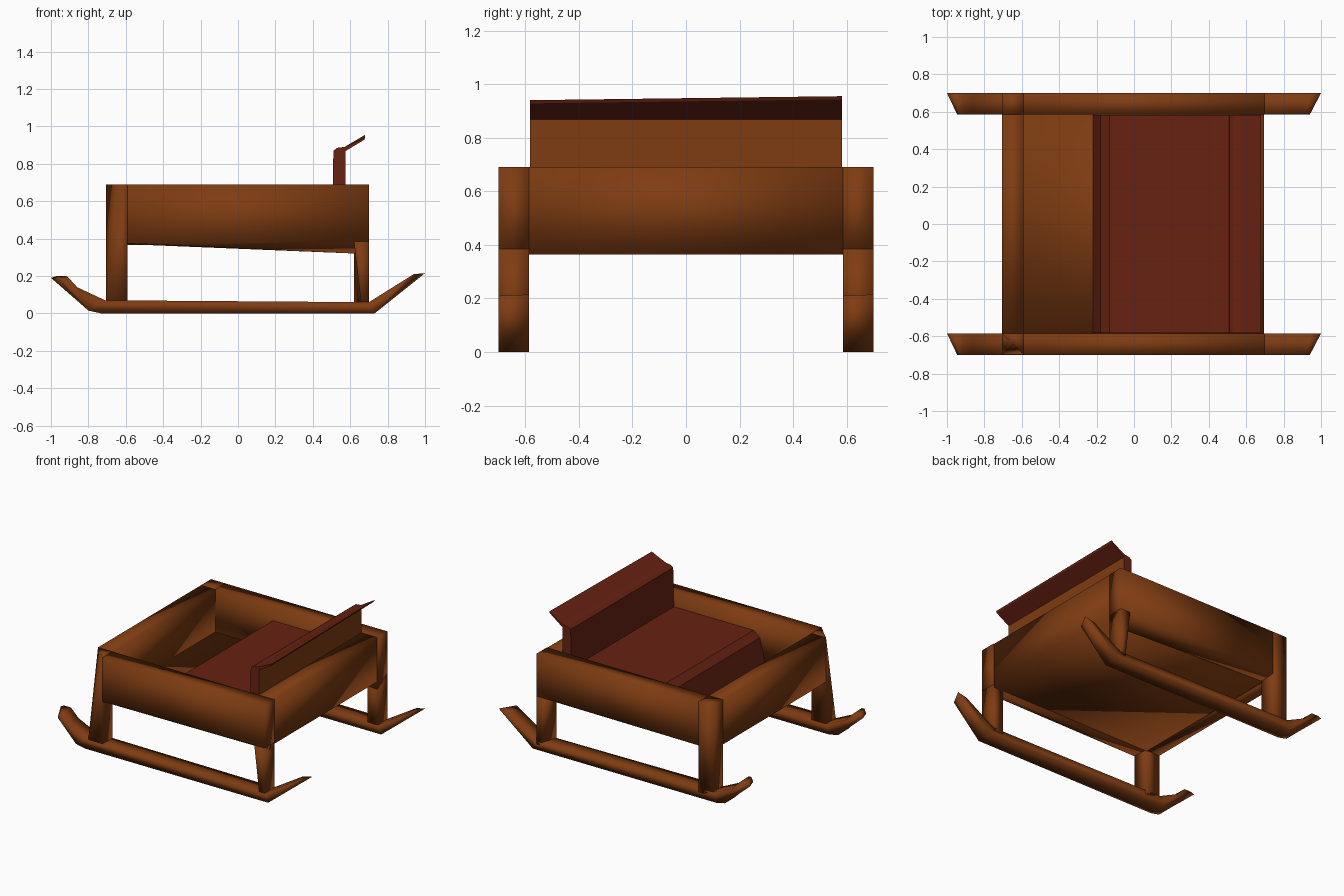
import bpy, bmesh

if "Cube" in bpy.data.objects:
    bpy.data.objects.remove(bpy.data.objects["Cube"])


def material(name, rgb):
    m = bpy.data.materials.new(name)
    m.diffuse_color = (*rgb, 1)
    m.use_nodes = True
    m.node_tree.nodes["Principled BSDF"].inputs["Base Color"].default_value = m.diffuse_color
    return m


wood = material("brown wood", (0.21, 0.045, 0.006))
cloth = material("dark red cloth", (0.135, 0.016, 0.006))


def loft(name, ring_a, ring_b, mats, smooth=True):
    """Solid between two matching rings of 3D points."""
    bm = bmesh.new()
    a = [bm.verts.new(p) for p in ring_a]
    b = [bm.verts.new(p) for p in ring_b]
    bm.faces.new(a)
    bm.faces.new(b[::-1])
    n = len(a)
    for i in range(n):
        j = (i + 1) % n
        bm.faces.new((a[i], b[i], b[j], a[j]))
    bmesh.ops.remove_doubles(bm, verts=bm.verts, dist=1e-5)
    bmesh.ops.recalc_face_normals(bm, faces=bm.faces)
    mesh = bpy.data.meshes.new(name)
    bm.to_mesh(mesh)
    bm.free()
    for m in mats:
        mesh.materials.append(m)
    for f in mesh.polygons:
        f.use_smooth = smooth
    ob = bpy.data.objects.new(name, mesh)
    bpy.context.collection.objects.link(ob)
    return ob


def at_y(profile, y):
    return [(x, y, z) for x, z in profile]


def box(name, x0, x1, y0, y1, z0, z1):
    p = [(x0, z0), (x1, z0), (x1, z1), (x0, z1)]
    return loft(name, at_y(p, y0), at_y(p, y1), [wood])


# Runner outlines (x, z): both ends are cut at a slant
base = [(-.80, .015), (-.73, 0), (.73, 0)]
top = [(.70, .06), (-.71, .07), (-.86, .14)]
far_outline = [(-1, .19)] + base + [(1, .215), (.93, .20)] + top + [(-.92, .20), (-.97, .20)]
near_outline = [(-.945, .165)] + base + [(.94, .21), (.90, .185)] + top + [(-.91, .195), (-.93, .195)]

for side, s in (("front", -1), ("back", 1)):
    lo, hi = sorted((s * .585, s * .70))
    inner, outer = s * .585, s * .70
    loft(side + "_runner", at_y(near_outline, lo), at_y(far_outline, hi), [wood])

    # Foot leg; the front one loses its outer corner towards the top
    cut = (-.645, -.6425) if s < 0 else (-.705, outer)
    loft(side + "_foot_leg",
         [(-.705, inner, .04), (-.59, inner, .04), (-.59, outer, .04), (-.705, outer, .04)],
         [(-.705, inner, .69), (-.59, inner, .69), (-.59, outer, .69), (*cut, .69)], [wood])

    # Head leg, narrowing on its outer face towards the foot
    loft(side + "_head_leg",
         [(.62, inner, .04), (.70, inner, .04), (.70, outer, .04), (.66, outer, .04)],
         [(.62, inner, .385), (.70, inner, .385), (.70, outer, .385), (.62, outer, .385)], [wood])

    # Side wall whose underside slopes down towards the inside
    loft(side + "_side_wall",
         [(-.59, outer, .375), (-.59, inner, .37), (-.59, inner, .69), (-.59, outer, .69)],
         [(.70, outer, .385), (.70, inner, .317), (.70, inner, .69), (.70, outer, .69)], [wood])

# End walls and floor
box("foot_end_wall", -.705, -.59, -.585, .585, .37, .69)
box("head_end_wall", .575, .695, -.585, .585, .37, .69)
box("floor", -.60, .69, -.585, .585, .365, .385)

# Cushioned seat with backrest and flared top, wooden on its rear face
seat = [(-.22, .385), (-.18, .55), (-.13, .59), (.505, .59), (.51, .87), (.53, .885),
        (.57, .89), (.68, .955), (.675, .943), (.575, .868), (.572, .385)]
near_seat = [(x, z - .015 if z > .9 else z) for x, z in seat]
ob = loft("seat_and_backrest", at_y(near_seat, -.583), at_y(seat, .583), [cloth, wood], False)
for f in ob.data.polygons:
    if f.normal.x > .95 and f.center.z < .9:
        f.material_index = 1
